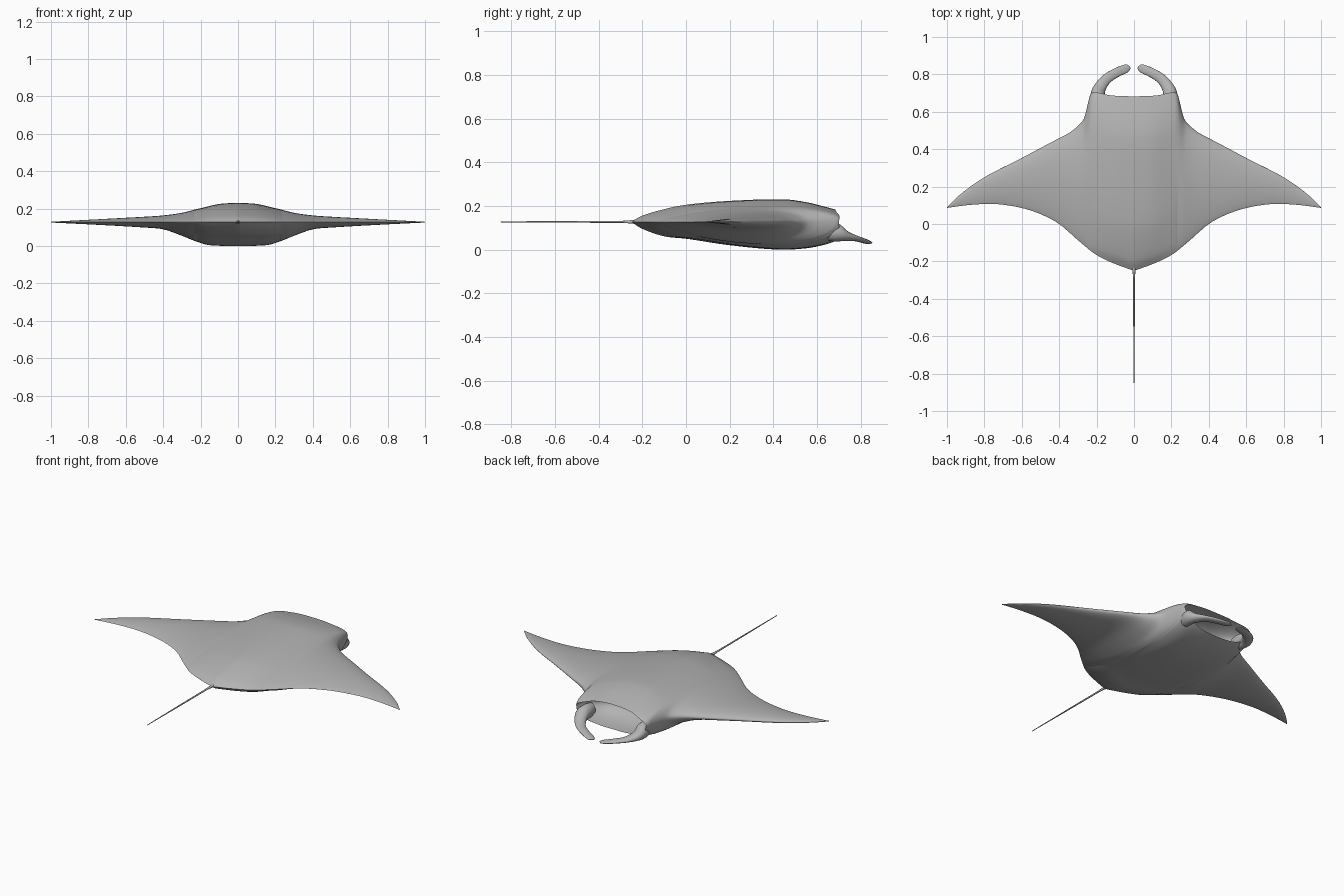
import bpy, bmesh, math
from mathutils import Vector

if "Cube" in bpy.data.objects:
    bpy.data.objects.remove(bpy.data.objects["Cube"])

MID = 0.132      # height of the wing edge
MOUTH = 0.23     # half width of the mouth

grey = bpy.data.materials.new("skin grey")
grey.diffuse_color = (0.45, 0.45, 0.45, 1)
grey.use_nodes = True
grey.node_tree.nodes["Principled BSDF"].inputs["Base Color"].default_value = grey.diffuse_color


def curve(points, x):
    """Smooth interpolation of a value (or tuple) through (x, value) points."""
    n = len(points)
    i = max(k for k in range(n - 1) if k == 0 or points[k][0] <= x)

    def slope(k):
        a, b = points[max(k - 1, 0)], points[min(k + 1, n - 1)]
        return (b[1] - a[1]) / (b[0] - a[0])
    (x0, v0), (x1, v1) = points[i], points[i + 1]
    h = x1 - x0
    t = min(max((x - x0) / h, 0), 1)
    return (v0 * (1 + 2 * t) * (1 - t) ** 2 + slope(i) * h * t * (1 - t) ** 2
            + v1 * t * t * (3 - 2 * t) - slope(i + 1) * h * t * t * (1 - t))


def finish(name, bm, angle=60):
    bmesh.ops.remove_doubles(bm, verts=bm.verts, dist=0.0003)
    bmesh.ops.recalc_face_normals(bm, faces=bm.faces)
    me = bpy.data.meshes.new(name)
    bm.to_mesh(me)
    bm.free()
    me.materials.append(grey)
    ob = bpy.data.objects.new(name, me)
    bpy.context.collection.objects.link(ob)
    bpy.ops.object.select_all(action='DESELECT')
    ob.select_set(True)
    bpy.context.view_layer.objects.active = ob
    bpy.ops.object.shade_smooth_by_angle(angle=math.radians(angle))
    return ob


def skin(bm, rows, closed=False):
    """Quads between successive rows of points."""
    vs = [[bm.verts.new(p) for p in r] for r in rows]
    for a, b in zip(vs, vs[1:]):
        n = len(a)
        for j in range(n if closed else n - 1):
            k = (j + 1) % n
            bm.faces.new((a[j], a[k], b[k], b[j]))
    return vs


# Outline: front edge and rear edge of the disc against distance from the middle
FRONT = [(0, .682), (.12, .687), (.23, .70), (.245, .65), (.267, .565), (.30, .525), (.342, .49),
         (.45, .433), (.6, .353), (.8, .25), (.92, .166), (.975, .115), (1, .088)]
REAR = [(0, -.25), (.1, -.214), (.2, -.166), (.29, -.095), (.4, 0), (.5, .053),
        (.61, .088), (.743, .107), (.877, .102), (1, .086)]
# Thickness above and below the wing edge across the span
ABOVE = [(0, .103), (.1, .097), (.2, .075), (.3, .05), (.4, .036), (.5, .029), (.7, .018), (1, .002)]
BELOW = [(0, .127), (.1, .126), (.18, .119), (.3, .073), (.4, .038), (.5, .029), (.7, .017), (1, .002)]
# Relative thickness from tail (0) to mouth (1) along the middle
BACK = [(0, 0), (.05, .26), (.16, .56), (.27, .76), (.48, .93), (.75, 1), (.86, .87), (.93, .72), (1, .55)]
BELLY = [(0, 0), (.05, .24), (.16, .52), (.27, .61), (.48, .84), (.72, 1), (.86, .95), (.95, .82), (1, .70)]


def wing(t):
    return t ** .8 * (1 - t) ** .5 / (.615 ** .8 * .385 ** .5)


def openness(x):
    return max(0, 1 - (x / MOUTH) ** 3) ** (1 / 2)


def column(x, steps=44):
    """Closed lengthwise section: back, mouth pocket, belly."""
    f, r, o = curve(FRONT, x), curve(REAR, x), openness(x)
    ts = [(1 - math.cos(math.pi * i / steps)) / 2 for i in range(steps + 1)]

    def height(prof, span, t):
        return curve(span, x) * (o * curve(prof, t) + (1 - o) * wing(t))
    top = [(x, r + (f - r) * t, MID + height(BACK, ABOVE, t)) for t in ts]
    low = [(x, r + (f - r) * t, MID - height(BELLY, BELOW, t)) for t in ts]
    zt, zl = top[-1][2], low[-1][2]
    pocket = []
    for i in range(1, 14):
        a = math.pi * i / 14
        pocket.append((x, f - .17 * o * math.sin(a),
                       (zt + zl) / 2 + (zt - zl) / 2 * math.cos(a)))
    return top + pocket + low[::-1]


# Disc: body, wings and hollow mouth in one skin
half = [.02 * i for i in range(10)] + [.19, .20, .21, .217, .223, .227, .23, .234, .238, .243, .25, .258,
        .267, .28, .30, .32, .345] + [.38 + .04 * i for i in range(15)] + [.96, .975, .988, 1]
bm = bmesh.new()
skin(bm, [column(x) for x in half])
mirrored = bmesh.ops.duplicate(bm, geom=bm.verts[:] + bm.edges[:] + bm.faces[:])["geom"]
for v in mirrored:
    if isinstance(v, bmesh.types.BMVert):
        v.co.x = -v.co.x
finish("body_and_wings", bm)

# Head fins: flattened sweeps curling inward (centre, half width, half height)
FIN = [((.188, .62, .092), .030, .035), ((.190, .66, .088), .036, .044), ((.1925, .70, .083), .037, .040),
       ((.178, .735, .067), .032, .023), ((.145, .777, .056), .027, .013), ((.092, .810, .046), .025, .010),
       ((.045, .830, .038), .023, .007), ((.029, .834, .036), .016, .005), ((.020, .836, .035), .004, .002)]
for side, label in ((1, "right"), (-1, "left")):
    path = [(i, Vector(c)) for i, (c, w, h) in enumerate(FIN)]
    widths = [(i, s[1]) for i, s in enumerate(FIN)]
    heights = [(i, s[2]) for i, s in enumerate(FIN)]
    rows = []
    for k in range(8 * 5 + 1):
        u = k / 5
        c = curve(path, u)
        d = curve(path, min(u + .05, 8)) - curve(path, max(u - .05, 0))
        across = Vector((d.y, -d.x, 0)).normalized()
        w, h = curve(widths, u), curve(heights, u)
        ring = []
        for j in range(16):
            a = math.tau * j / 16
            p = c + across * w * math.cos(a) + Vector((0, 0, h * math.sin(a)))
            ring.append((p.x * side, p.y, p.z))
        rows.append(ring)
    bm = bmesh.new()
    vs = skin(bm, rows, closed=True)
    bm.faces.new(vs[0])
    bm.faces.new(vs[-1])
    finish(label + "_head_fin", bm)

# Tail: thin tapering whip
bm = bmesh.new()
rows = [[(r * math.cos(math.tau * j / 10), y, MID + r * math.sin(math.tau * j / 10)) for j in range(10)]
        for y, r in ((-.22, .012), (-.25, .008), (-.29, .005), (-.55, .004), (-.85, .002))]
vs = skin(bm, rows, closed=True)
bm.faces.new(vs[0])
bm.faces.new(vs[-1])
finish("tail", bm)

# Rest the model on the ground
bpy.context.view_layer.update()
low = min(v.co.z for o in bpy.data.objects for v in o.data.vertices)
for o in bpy.data.objects:
    o.location.z -= low
